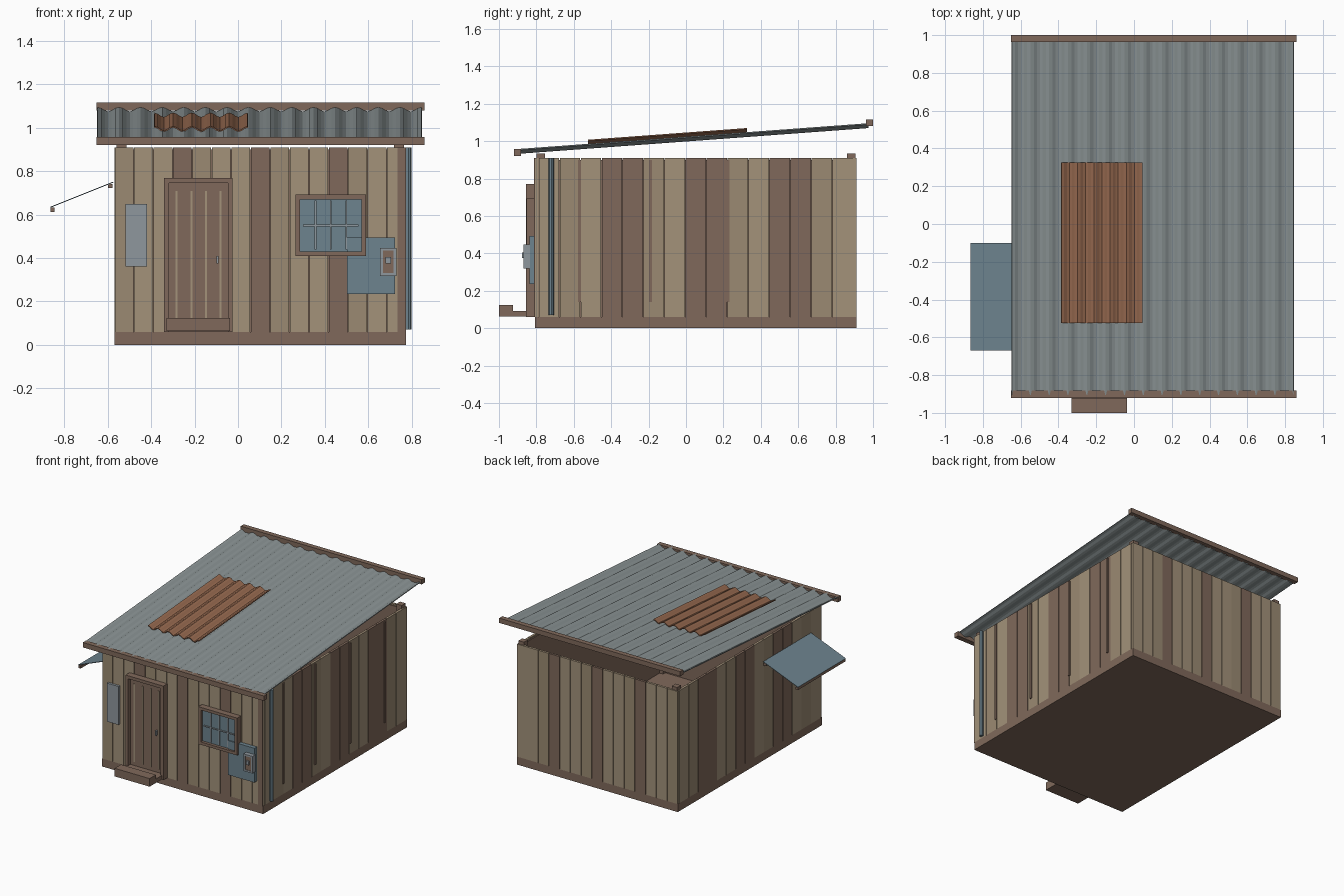
import bpy, bmesh, math
from mathutils import Vector

if "Cube" in bpy.data.objects:
    bpy.data.objects.remove(bpy.data.objects["Cube"])


def mat(name, hexcol):
    def lin(c):
        c /= 255
        return c / 12.92 if c <= 0.04045 else ((c + 0.055) / 1.055) ** 2.4
    m = bpy.data.materials.new(name)
    m.diffuse_color = (*[lin(int(hexcol[i:i + 2], 16)) for i in (0, 2, 4)], 1)
    m.use_nodes = True
    m.node_tree.nodes["Principled BSDF"].inputs["Base Color"].default_value = m.diffuse_color
    return m


TAN = mat("pale_wood", "A3927A")
DRAB = mat("drab_wood", "9B8A72")
BROWN = mat("brown_wood", "80695B")
ROOF = mat("roof_metal", "8A9394")
BLUE = mat("blue_metal", "6D838E")
GREY = mat("light_metal", "8F979D")
RUST = mat("rust_metal", "96694F")


def finish(name, bm, mats):
    bmesh.ops.recalc_face_normals(bm, faces=bm.faces)
    me = bpy.data.meshes.new(name)
    bm.to_mesh(me)
    bm.free()
    for m in mats:
        me.materials.append(m)
    ob = bpy.data.objects.new(name, me)
    bpy.context.collection.objects.link(ob)
    return ob


def boxes(name, items, *mats):
    """Boxes as (x0, x1, y0, y1, z0, z1[, material index]) in one object."""
    bm = bmesh.new()
    for b in items:
        vs = bmesh.ops.create_cube(bm, size=1)["verts"]
        for v in vs:
            v.co = Vector([(b[2 * k] + b[2 * k + 1]) / 2 + v.co[k] * (b[2 * k + 1] - b[2 * k])
                           for k in range(3)])
        for f in {f for v in vs for f in v.link_faces}:
            f.material_index = b[6] if len(b) > 6 else 0
    return finish(name, bm, mats)


def frame(name, x0, x1, z0, z1, w, y0, y1, m):
    return boxes(name, [(x0, x0 + w, y0, y1, z0, z1), (x1 - w, x1, y0, y1, z0, z1),
                        (x0 + w, x1 - w, y0, y1, z1 - w, z1),
                        (x0 + w, x1 - w, y0, y1, z0, z0 + w)], m)


def roof_z(y):
    return 0.945 + 0.0735 * (y + 0.9)


def corrugated(name, x0, x1, y0, y1, waves, lift, m):
    """Sloped wavy sheet following the roof line."""
    bm = bmesh.new()
    n, rows = waves * 6, []
    for y in (y0, y1):
        rows.append([bm.verts.new((x0 + (x1 - x0) * i / n, y,
                    roof_z(y) + lift + 0.01 * math.cos(i * math.pi / 3))) for i in range(n + 1)])
    for i in range(n):
        bm.faces.new((rows[0][i], rows[0][i + 1], rows[1][i + 1], rows[1][i]))
    ob = finish(name, bm, [m])
    s = ob.modifiers.new("thickness", "SOLIDIFY")
    s.thickness, s.offset = 0.006, 0
    return ob


X0, X1, Y0, Y1, TOP = -0.57, 0.775, -0.807, 0.912, 0.91
N, T, GAP = 15, 0.018, 0.002

# Floor slab and thin inner shell (open at the top)
boxes("base", [(X0, X1, Y0, Y1, 0, 0.06)], BROWN)
a, b, c, d = X0 + 0.014, X1 - 0.014, Y0 + 0.014, Y1 - 0.014
boxes("inner_shell", [(a, a + .012, c, d, .06, .9), (b - .012, b, c, d, .06, .9),
                      (a, b, c, c + .012, .06, .9), (a, b, d - .012, d, .06, .9)], BROWN)


# Plank walls: every fourth plank brown, paired on the long sides
def planks(name, axis, lo, hi, out0, out1):
    step, items = (hi - lo) / N, []
    for i in range(N):
        p, q = lo + i * step + GAP, lo + (i + 1) * step - GAP
        if axis == 0:
            col = 2 if i % 4 == 3 else (1 if i % 4 == 0 else 0)
            items.append((p, q, out0, out1, .06, TOP, col))
        else:
            col = 2 if i > 2 and i % 4 in (3, 0) else (1 if i % 4 == 1 else 0)
            items.append((out0, out1, p, q, .06, TOP, col))
    return boxes(name, items, TAN, DRAB, BROWN)


planks("front_wall", 0, X0, X1, Y0, Y0 + T)
planks("back_wall", 0, X0, X1, Y1 - T, Y1)
planks("left_wall", 1, Y0 + T, Y1 - T, X0, X0 + T)
planks("right_wall", 1, Y0 + T, Y1 - T, X1 - T, X1)

# Corner posts, corner trim and side battens
boxes("corner_posts", [(x, x + .045, y, y + .045, .06, .935)
                       for x in (-.56, .72) for y in (-.8, .86)], BROWN)
boxes("corner_trim", [(.735, X1, Y0 - .006, Y0, .06, TOP)], BROWN)
boxes("side_battens", [(X1, X1 + .008, y - .008, y + .008, .14, .9)
                       for y in (-.57, -.19, .225, .64)], BROWN)

# Roof sheets and end beams
corrugated("roof_sheet", -.648, .846, -.905, .975, 15, 0, ROOF)
corrugated("roof_patch", -.385, .045, -.525, .325, 5, .022, RUST)
boxes("front_roof_beam", [(-.652, .86, -.92, -.882, .92, .957)], BROWN)
boxes("back_roof_beam", [(-.652, .86, .963, 1.0, 1.08, 1.116)], BROWN)

# Door with frame, grooves, handle and step
boxes("door_frame", [(-.34, -.318, -.855, Y0, .06, .77), (-.047, -.025, -.855, Y0, .06, .77),
                     (-.318, -.047, -.855, Y0, .747, .77)], BROWN)
boxes("door", [(-.318, -.047, -.83, Y0, .06, .747)], BROWN)
boxes("door_strips", [(x - .005, x + .005, -.834, -.828, .12, .71)
                      for x in (-.283, -.214, -.148, -.08)], TAN)
boxes("door_handle", [(-.1, -.09, -.85, -.828, .375, .41)], GREY)
boxes("door_step", [(-.33, -.038, -1.0, -.925, .063, .124),
                    (-.33, -.038, -.925, -.83, .063, .092)], BROWN)

# Window
frame("window_frame", .265, .59, .41, .692, .021, -.852, Y0, BROWN)
boxes("window_glass", [(.285, .57, -.83, Y0, .43, .672)], BLUE)
boxes("window_bars", [(x - .004, x + .004, -.837, -.829, .44, .665) for x in (.357, .428, .499)]
      + [(.3, .555, -.838, -.829, .546, .554)], GREY)

# Metal wall patches and meter box
boxes("blue_patch", [(.503, .723, -.837, Y0, .235, .494)], BLUE)
boxes("grey_patch", [(-.518, -.42, -.825, Y0, .36, .65)], GREY)
frame("meter_box", .655, .73, .318, .447, .013, -.87, -.835, GREY)
boxes("meter_panel", [(.668, .717, -.866, -.835, .331, .434)], BROWN)
boxes("meter_dial", [(.68, .704, -.878, -.864, .375, .405)], GREY)

# Drain pipe
bm = bmesh.new()
bmesh.ops.create_cone(bm, cap_ends=True, segments=8, radius1=.014, radius2=.014, depth=.84)
pipe = finish("drain_pipe", bm, [BLUE])
pipe.location = (.785, -.72, .49)

# Side awning: thin sloped plate on two rails
bm = bmesh.new()
vs = [bm.verts.new(p) for p in ((-.575, -.1, .75), (-.575, -.67, .75),
                                (-.865, -.67, .634), (-.865, -.1, .634))]
bm.faces.new(vs)
awning = finish("awning", bm, [BLUE])
s = awning.modifiers.new("thickness", "SOLIDIFY")
s.thickness, s.offset = 0.004, 0
boxes("awning_rails", [(-.864, -.845, -.67, -.1, .613, .632),
                       (-.599, -.579, -.67, -.1, .723, .742)], BROWN)
